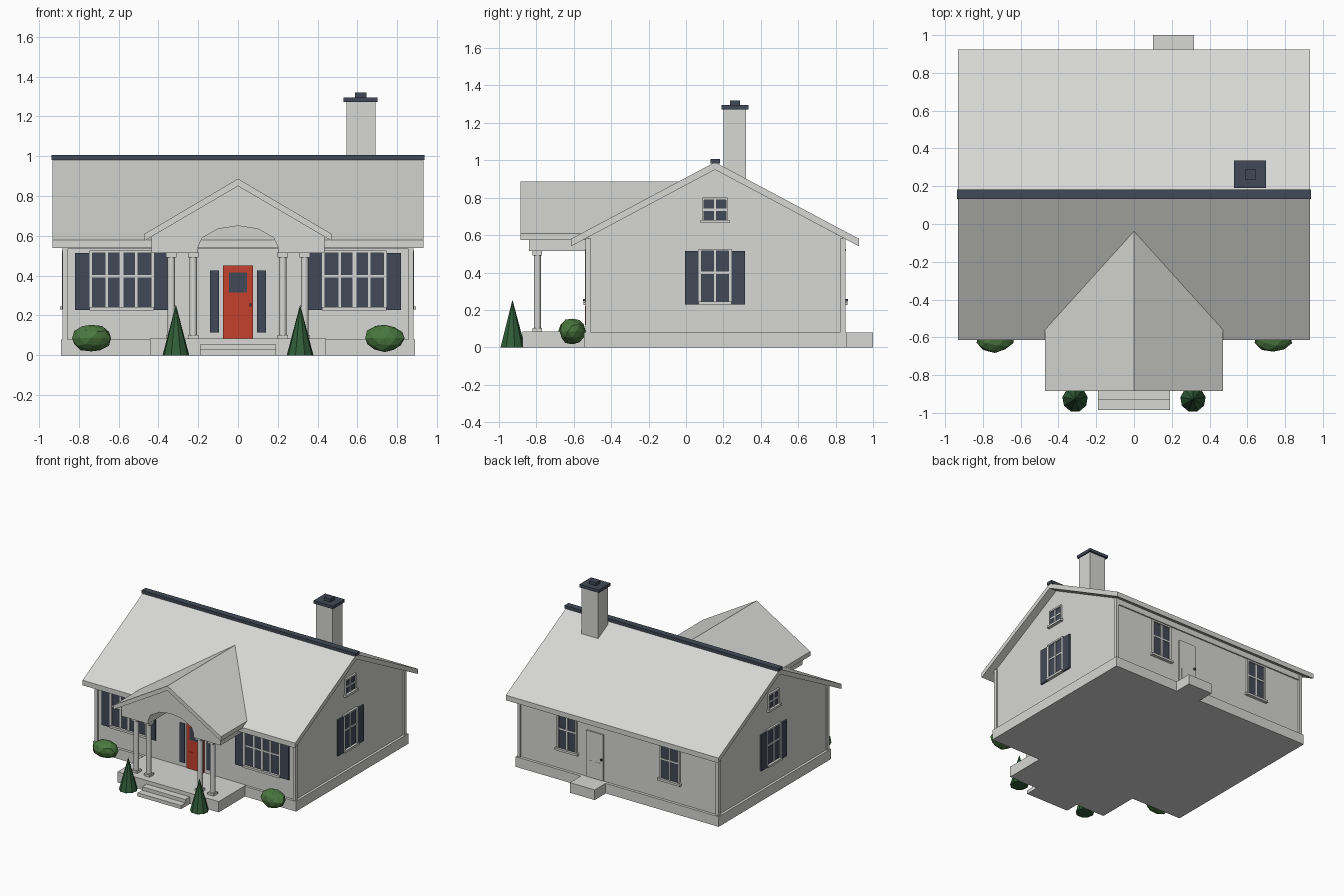
import bpy, bmesh, math, random
from mathutils import Matrix, Vector

cube = bpy.data.objects.get("Cube")
if cube:
    bpy.data.objects.remove(cube, do_unlink=True)
random.seed(4)


def material(name, r, g, b):
    m = bpy.data.materials.new(name)
    m.use_nodes = True
    m.diffuse_color = (r, g, b, 1)
    m.node_tree.nodes["Principled BSDF"].inputs["Base Color"].default_value = (r, g, b, 1)
    return m


GREY = material("pale_grey", 0.68, 0.68, 0.665)
SLATE = material("dark_slate", 0.055, 0.068, 0.095)
RED = material("door_red", 0.56, 0.05, 0.027)
BUSH = material("bush_green", 0.07, 0.19, 0.05)
TREE = material("tree_green", 0.03, 0.11, 0.04)


def finish(name, bm, mat, matrix=None):
    bmesh.ops.recalc_face_normals(bm, faces=bm.faces)
    mesh = bpy.data.meshes.new(name)
    bm.to_mesh(mesh)
    bm.free()
    mesh.materials.append(mat)
    ob = bpy.data.objects.new(name, mesh)
    bpy.context.collection.objects.link(ob)
    if matrix:
        ob.matrix_world = matrix
    return ob


def box(name, x, y, z, mat=GREY, matrix=None):
    """Box from (low, high) pairs on each axis."""
    bm = bmesh.new()
    bmesh.ops.create_cube(bm, size=1)
    for v in bm.verts:
        v.co = [r[0] if c < 0 else r[1] for r, c in zip((x, y, z), v.co)]
    return finish(name, bm, mat, matrix)


def prism(name, profile, axis, low, high, mat=GREY):
    """Extrude a (horizontal, height) outline along the x or y axis."""
    bm = bmesh.new()
    place = (lambda p: (low, p[0], p[1])) if axis == "x" else (lambda p: (p[0], low, p[1]))
    face = bm.faces.new([bm.verts.new(place(p)) for p in profile])
    new = bmesh.ops.extrude_face_region(bm, geom=[face])["geom"]
    step = Vector((high - low, 0, 0) if axis == "x" else (0, high - low, 0))
    bmesh.ops.translate(bm, vec=step, verts=[g for g in new if isinstance(g, bmesh.types.BMVert)])
    return finish(name, bm, mat)


# Wall frames: local x runs along the wall, local -y points outward
MID = 0.155
FRONT_Y, BACK_Y, SIDE_X = -0.525, 0.84, 0.87


def wall(x, y, degrees):
    return Matrix.Translation((x, y, 0)) @ Matrix.Rotation(math.radians(degrees), 4, "Z")


FRONT = wall(0, FRONT_Y, 0)
BACK = wall(0, BACK_Y, 180)
RIGHT = wall(SIDE_X, MID, 90)
LEFT = wall(-SIDE_X, MID, -90)


def plate(name, place, u, z, depth, mat=GREY):
    return box(name, u, (-depth, 0.004), z, mat, place)


def window(name, place, u, half, z0, z1, cols, shutters=False, rail=0.015):
    """Glass plate with casing, glazing bars, sill and optional shutters."""
    inner = half - rail
    plate(name + "_glass", place, (u - inner, u + inner), (z0 + 0.01, z1 - 0.01), 0.005, SLATE)
    for s in (-1, 1):
        a, b = sorted((u + s * inner, u + s * half))
        plate(name + "_jamb", place, (a, b), (z0, z1), 0.014)
    plate(name + "_head", place, (u - half, u + half), (z1 - 0.013, z1), 0.015)
    ext = 0 if shutters else 0.012
    plate(name + "_sill", place, (u - half - ext, u + half + ext), (z0 - 0.006, z0 + 0.011), 0.024)
    for i in range(1, cols):
        c = u - inner + 2 * inner * i / cols
        w = 0.01 if cols == 4 and i == 2 else 0.006
        plate(name + "_bar", place, (c - w, c + w), (z0, z1), 0.01)
    c = (z0 + z1) / 2 + (0.018 if z1 - z0 > 0.2 else 0)
    plate(name + "_cross_bar", place, (u - inner, u + inner), (c - 0.006, c + 0.006), 0.009)
    if shutters:
        for s in (-1, 1):
            a, b = sorted((u + s * half, u + s * (half + 0.073)))
            plate(name + "_shutter", place, (a, b), (z0 - 0.005, z1 - 0.013), 0.013, SLATE)


def door(name, place, u, half, mat):
    plate(name, place, (u - half, u + half), (0.085, 0.45), 0.012, mat)
    for s in (-1, 1):
        c = u + s * half * 0.47
        plate(name + "_panel", place, (c - 0.022, c + 0.022), (0.12, 0.22), 0.014, mat)
    box(name + "_knob", (u + half - 0.018, u + half - 0.006), (-0.026, 0), (0.245, 0.259), SLATE, place)


# House body and base
prism("house_walls", [(FRONT_Y, 0.06), (BACK_Y, 0.06), (BACK_Y, 0.585), (MID, 0.951), (FRONT_Y, 0.588)],
      "x", -SIDE_X, SIDE_X)
box("foundation", (-0.89, 0.89), (-0.545, 0.862), (0, 0.08))
for sx in (-1, 1):
    xs = sorted((sx * 0.857, sx * 0.882))
    box("front_corner_board", xs, (-0.538, -0.508), (0.08, 0.582))
    box("back_corner_board", xs, (0.823, 0.852), (0.08, 0.582))
plate("front_frieze", FRONT, (-0.87, 0.87), (0.535, 0.58), 0.01)
plate("back_frieze", BACK, (-0.87, 0.87), (0.535, 0.58), 0.01)

# Main roof
prism("main_roof", [(-0.615, 0.54), (-0.615, 0.58), (MID, 0.99), (0.925, 0.58), (0.925, 0.54), (MID, 0.95)],
      "x", -0.932, 0.932)
box("ridge_cap", (-0.938, 0.938), (0.132, 0.182), (0.982, 1.006), SLATE)

# Chimney
box("chimney", (0.545, 0.69), (0.2, 0.322), (0.8, 1.275))
box("chimney_cap", (0.53, 0.7), (0.19, 0.335), (1.272, 1.295), SLATE)
box("chimney_pot", (0.587, 0.645), (0.236, 0.288), (1.29, 1.32), SLATE)

# Porch floor and steps
box("porch_floor", (-0.443, 0.443), (-0.875, -0.53), (0, 0.085))
box("upper_step", (-0.19, 0.19), (-0.93, -0.86), (0, 0.055))
box("lower_step", (-0.19, 0.19), (-0.985, -0.86), (0, 0.028))
box("back_step", (0.1, 0.317), (0.85, 1.0), (0, 0.08))

# Porch gable with a vaulted arch, and its roof
arch = [(0.2, 0.515), (0.2, 0.545), (0.18, 0.59), (0.1, 0.635), (0, 0.65)]
arch += [(-x, z) for x, z in reversed(arch[:-1])]
prism("porch_gable", [(-0.435, 0.515), (-0.435, 0.597), (0, 0.851), (0.435, 0.597), (0.435, 0.515)] + arch,
      "y", -0.84, -0.52)
prism("porch_roof", [(-0.47, 0.575), (-0.47, 0.61), (0, 0.887), (0.47, 0.61), (0.47, 0.575), (0, 0.85)],
      "y", -0.885, -0.04)

# Porch columns
for x in (-0.335, -0.225, 0.225, 0.335):
    bpy.ops.mesh.primitive_cylinder_add(vertices=16, radius=0.019, depth=0.4, location=(x, -0.795, 0.295))
    bpy.ops.object.shade_smooth_by_angle()
    column = bpy.context.object
    column.name = "porch_column"
    column.data.materials.append(GREY)
    box("column_base", (x - 0.026, x + 0.026), (-0.821, -0.769), (0.08, 0.103))
    box("column_capital", (x - 0.026, x + 0.026), (-0.821, -0.769), (0.492, 0.518))

# Doors
door("front_door", FRONT, 0, 0.075, RED)
plate("front_door_glass", FRONT, (-0.045, 0.045), (0.315, 0.415), 0.015, SLATE)
for s in (-1, 1):
    plate("sidelight", FRONT, sorted((s * 0.095, s * 0.14)), (0.115, 0.425), 0.008, SLATE)
door("back_door", BACK, -0.205, 0.075, GREY)

# Windows
for s in (-1, 1):
    window("front_window", FRONT, s * 0.585, 0.162, 0.232, 0.527, 4, True)
    window("back_window", BACK, s * 0.45, 0.088, 0.232, 0.527, 2)
for side in (RIGHT, LEFT):
    window("side_window", side, 0, 0.088, 0.235, 0.527, 2, True)
    window("attic_window", side, 0, 0.066, 0.67, 0.802, 2, rail=0.008)

# Shrubs
for s in (-1, 1):
    bm = bmesh.new()
    bmesh.ops.create_icosphere(bm, subdivisions=2, radius=1)
    for v in bm.verts:
        v.co *= random.uniform(0.92, 1.04)
    place = Matrix.Translation((s * 0.737, -0.608, 0.086)) @ Matrix.Diagonal((0.102, 0.073, 0.07, 1))
    finish("round_bush", bm, BUSH, place)
    bm = bmesh.new()
    bmesh.ops.create_cone(bm, cap_ends=True, segments=9, radius1=0.068, radius2=0, depth=0.255)
    finish("cone_tree", bm, TREE, Matrix.Translation((s * 0.312, -0.928, 0.1275)))
